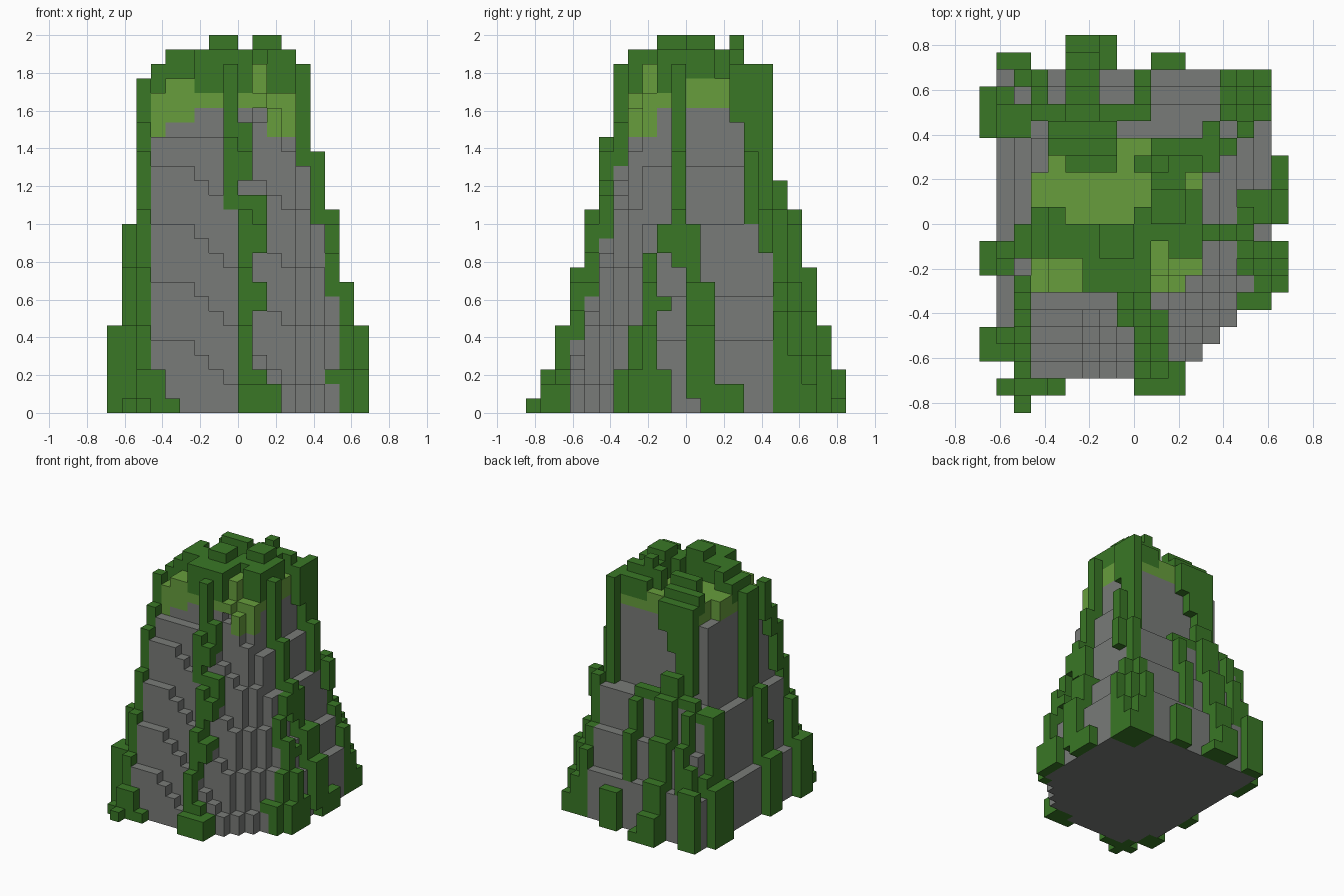
import bpy, bmesh

if "Cube" in bpy.data.objects:
    bpy.data.objects.remove(bpy.data.objects["Cube"], do_unlink=True)

# Block grid: 18 wide, 22 deep, 26 high
NX, NY, NZ = 18, 22, 26
S = 2 / NZ
cells = {}


def steps(k, limits):
    return sum(k >= limit for limit in limits)


def box(part, i0, i1, j0, j1, k0, k1):
    for i in range(i0, i1):
        for j in range(j0, j1):
            for k in range(k0, k1):
                cells.setdefault((i, j, k), part)


# Rock body: each layer steps in, the front face twists into a chamfered corner
for k in range(21):
    right = 16 - steps(k, (5, 8, 13, 17))
    left = 1 + steps(k, (5, 12))
    back = 19 - steps(k, (5, 9, 13)) - steps(k, (13,))
    for i in range(left, right + 1):
        twist = max(0, i - 5) + 3 * max(0, i - 12)
        front = 2 + max(0, k - 1 + twist) // 4
        if i < 13 or k > 16:
            front = min(front, 8)
        if k > 18:
            front = max(front, 7)
        if i < 3:
            front = max(front + 1, 5 if i == 1 else 3)
        rear = min(back, 16) if i > 13 else back
        box("rock", i, i + 1, front, rear + 1, k, k + 1)

# Summit seen in plan from column 3, back row first: v, V vines, other marks moss
SUMMIT = [".vvvvmmvvv",
          ".mvvvmvVvv",
          "mmmmmmmvvm",
          "mmmmmmmVVv",
          "vvmmmmvVVv",
          "vvvvVVvvvv",
          "vvvvVVvpvv",
          "abbvvvvpca",
          "abbvvvvcl."]
SPANS = {"m": (21, 23), "a": (19, 22), "b": (20, 23), "c": (21, 22),
         "l": (19, 21), "p": (21, 24), "v": (21, 25), "V": (21, 26)}
for r, row in enumerate(SUMMIT):
    j = 15 - r
    for i, mark in enumerate(row, 3):
        if mark == ".":
            continue
        low, top = SPANS[mark]
        if mark == "v" and (i == 3 or j == 15):
            top = 24
        rim = i in (3, 12) or j in (7, 15)
        for k in range(low, top):
            fringe = rim and k == 21 or i == 12 and 10 < j < 14 and k == 22
            cells[i, j, k] = "vines" if mark in "vV" and not fringe else "moss"

solid = set(cells)
LINES = {
    "front": lambda p: [(p, j) for j in range(NY)],
    "back": lambda p: [(p, j) for j in reversed(range(NY))],
    "right": lambda p: [(i, p) for i in reversed(range(NX))],
    "left": lambda p: [(i, p) for i in range(NX)],
}


def depth(side, p, k):
    """Distance along the line to the block just outside the rock."""
    for q, gap in ((p, 1), (p - 1, 0), (p + 1, 0)):
        for d, (i, j) in enumerate(LINES[side](q)):
            if (i, j, k) in solid:
                return max(0, d - gap)
    return None


def vine(side, p, low, high):
    """Hang a vine on one face so that it climbs over the ledges."""
    for k in range(low, high):
        for level in {k, max(low, k - 1)}:
            d = depth(side, p, level)
            if d is not None:
                i, j = LINES[side](p)[d]
                cells.setdefault((i, j, k), "vines")


# Hanging vines: position along the face, start and end height
VINES = {
    "front": [(2, 0, 23), (8, 14, 24), (9, 0, 15), (9, 16, 20), (10, 7, 9),
              (10, 11, 15), (10, 0, 3), (11, 0, 2)],
    "right": [(6, 0, 3), (7, 0, 6), (8, 0, 11), (9, 0, 3), (9, 7, 8),
              (9, 11, 13), (10, 10, 24), (11, 1, 13), (12, 0, 9), (13, 0, 2),
              (14, 0, 2), (14, 20, 24), (15, 13, 24), (16, 11, 17), (17, 9, 14)],
    "left": [(3, 0, 9), (4, 0, 13), (8, 0, 9), (9, 0, 23), (10, 12, 23),
             (16, 0, 13), (17, 0, 13), (18, 0, 6)],
    "back": [(1, 0, 7), (2, 0, 8), (3, 5, 13), (4, 14, 23), (5, 0, 23),
             (6, 0, 14), (6, 18, 23), (7, 20, 23), (9, 5, 13), (10, 0, 4)],
}
for side, runs in VINES.items():
    for run in runs:
        vine(side, *run)

# Back corner thicket, lower towards the outside
for i in range(14, 17):
    for j in range(17, 20):
        box("vines", i, i + 1, j, j + 1, 0, 2 + (35 - i - j) * 5 // 2)
box("vines", 13, 14, 16, 17, 10, 24)

# Growth along the back ledge
box("vines", 3, 10, 17, 18, 13, 14)
box("vines", 5, 7, 17, 18, 14, 16)

# Leafy clumps around the foot
box("vines", 0, 2, 3, 5, 0, 6)
box("vines", 1, 5, 1, 2, 0, 1)
box("vines", 2, 4, 1, 2, 0, 3)
box("vines", 2, 4, 2, 3, 0, 3)
box("vines", 2, 3, 0, 1, 0, 1)
box("vines", 9, 12, 1, 3, 0, 2)
box("vines", 5, 7, 20, 22, 0, 3)
box("vines", 7, 8, 20, 22, 0, 1)
box("vines", 10, 12, 20, 21, 0, 4)

COLOURS = {
    "rock": ("stone grey", (0.190, 0.198, 0.188, 1)),
    "vines": ("leaf green", (0.041, 0.185, 0.019, 1)),
    "moss": ("moss green", (0.135, 0.340, 0.046, 1)),
}


def build(part):
    """Skin the exposed block sides of one part and merge flat areas."""
    bm = bmesh.new()
    corners = {}

    def corner(point):
        if point not in corners:
            x, y, z = point
            corners[point] = bm.verts.new(((x - NX / 2) * S, (y - NY / 2) * S, z * S))
        return corners[point]

    for cell, kind in cells.items():
        if kind != part:
            continue
        for axis in range(3):
            u, v = (axis + 1) % 3, (axis + 2) % 3
            for sign in (0, 1):
                other = list(cell)
                other[axis] += 1 if sign else -1
                if tuple(other) in cells:
                    continue
                ring = []
                for a, b in ((0, 0), (1, 0), (1, 1), (0, 1)):
                    point = list(cell)
                    point[axis] += sign
                    point[u] += a
                    point[v] += b
                    ring.append(corner(tuple(point)))
                bm.faces.new(ring if sign else ring[::-1])
    bmesh.ops.dissolve_limit(bm, angle_limit=0.01, verts=bm.verts, edges=bm.edges)
    mesh = bpy.data.meshes.new(part)
    bm.to_mesh(mesh)
    bm.free()
    name, colour = COLOURS[part]
    mat = bpy.data.materials.new(name)
    mat.use_nodes = True
    mat.diffuse_color = colour
    mat.node_tree.nodes["Principled BSDF"].inputs["Base Color"].default_value = colour
    mesh.materials.append(mat)
    bpy.context.collection.objects.link(bpy.data.objects.new(part, mesh))


for part in COLOURS:
    build(part)
